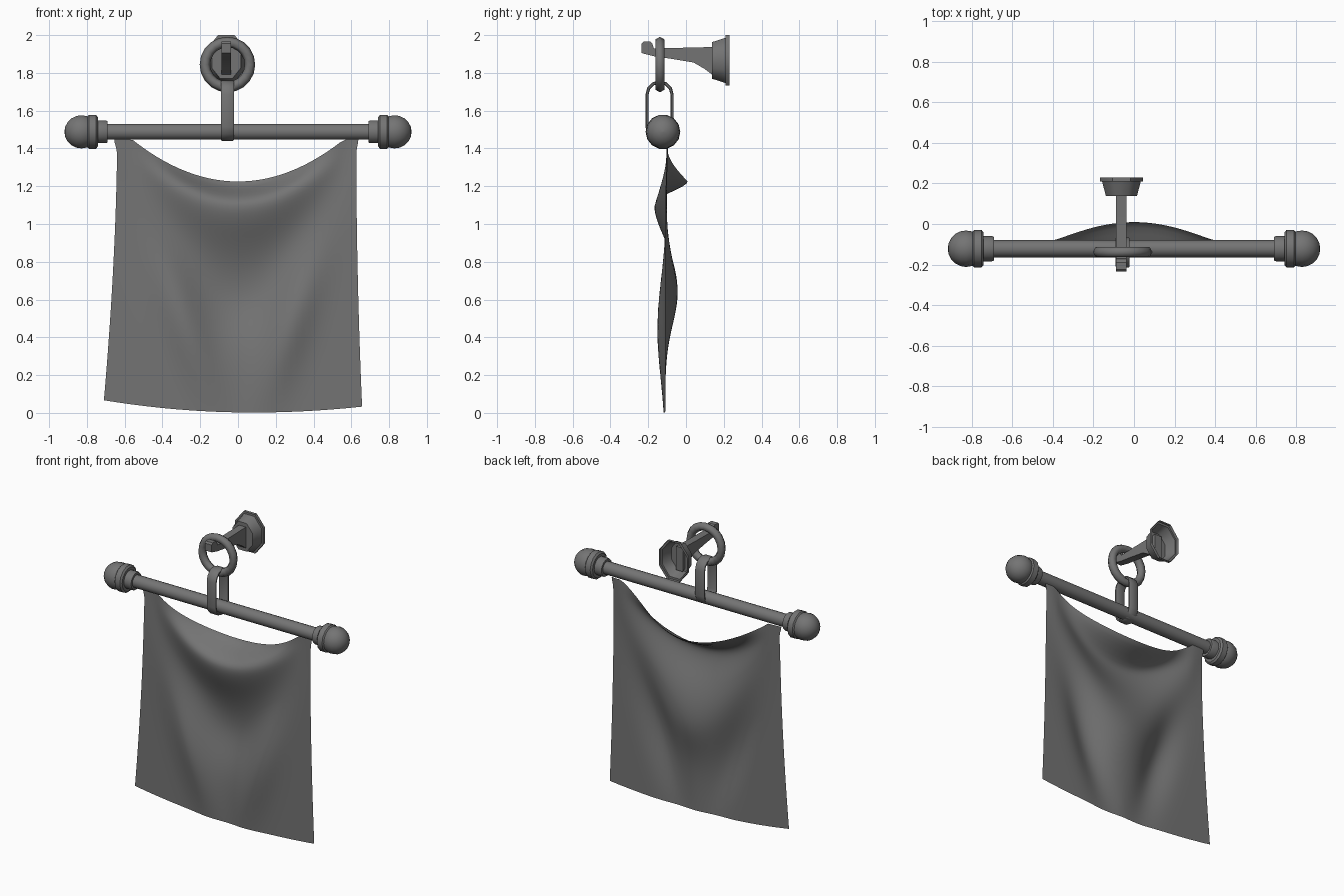
import bpy, math

cube = bpy.data.objects.get("Cube")
if cube:
    bpy.data.objects.remove(cube)

grey = bpy.data.materials.new("dark grey")
grey.use_nodes = True
colour = (0.175, 0.175, 0.175, 1)
grey.diffuse_color = colour
grey.node_tree.nodes["Principled BSDF"].inputs["Base Color"].default_value = colour


def loft(name, rings, wrap=True, loop=False, caps=(True, True), angle=35):
    """Skin a list of equally long point rings."""
    n, m = len(rings[0]), len(rings)
    verts = [p for ring in rings for p in ring]
    faces = []
    for i in range(m if loop else m - 1):
        a, b = i * n, (i + 1) % m * n
        for j in range(n if wrap else n - 1):
            k = (j + 1) % n
            faces.append((a + j, a + k, b + k, b + j))
    if wrap and not loop:
        if caps[0]:
            faces.append(tuple(reversed(range(n))))
        if caps[1]:
            faces.append(tuple(range((m - 1) * n, m * n)))
    mesh = bpy.data.meshes.new(name)
    mesh.from_pydata(verts, [], faces)
    mesh.materials.append(grey)
    obj = bpy.data.objects.new(name, mesh)
    bpy.context.collection.objects.link(obj)
    bpy.ops.object.select_all(action="DESELECT")
    obj.select_set(True)
    bpy.context.view_layer.objects.active = obj
    bpy.ops.object.mode_set(mode="EDIT")
    bpy.ops.mesh.select_all(action="SELECT")
    bpy.ops.mesh.normals_make_consistent(inside=False)
    bpy.ops.object.mode_set(mode="OBJECT")
    bpy.ops.object.shade_smooth_by_angle(angle=math.radians(angle))


def circle(n, r, turn=0.0):
    angles = [math.tau * (i + turn) / n for i in range(n)]
    return [(r * math.cos(a), r * math.sin(a)) for a in angles]


ROD_Y, ROD_Z, MID_X = -0.122, 1.488, -0.056


def turned_x(name, profile, side=1, n=14):
    loft(name, [[(side * x, ROD_Y + a, ROD_Z + b) for a, b in circle(n, r)]
                for x, r in profile])


# Rod with a collar, a bevelled disc and a ball at each end
turned_x("rod", [(-0.72, 0.043), (0.72, 0.043)])
ball = [(0.829 - 0.09 * math.cos(math.pi * i / 10), max(0.001, 0.09 * math.sin(math.pi * i / 10)))
        for i in range(11)]
for label, side in (("left", 1), ("right", -1)):
    turned_x(label + "_collar", [(0.69, 0.058), (0.70, 0.062), (0.75, 0.062)], side)
    turned_x(label + "_disc", [(0.742, 0.08), (0.752, 0.092), (0.79, 0.092), (0.80, 0.08)], side)
    turned_x(label + "_ball", ball, side)

# Ring hanging on the arm
bpy.ops.mesh.primitive_torus_add(location=(MID_X, -0.138, 1.844), rotation=(math.pi / 2, 0, 0),
                                 major_radius=0.119, minor_radius=0.028,
                                 major_segments=20, minor_segments=6)
ring = bpy.context.object
ring.name = "ring"
ring.data.materials.append(grey)
bpy.ops.object.shade_smooth_by_angle(angle=math.radians(65))

# Flat long link between ring and rod
path = []
for start, z in ((0, 1.685), (math.pi, 1.515)):
    for i in range(7):
        a = start + math.pi * i / 6
        path.append((math.cos(a), math.sin(a), z))
section = [(-0.035, 0.062), (-0.028, 0.058), (0.028, 0.058), (0.035, 0.062),
           (0.035, 0.07), (0.028, 0.075), (-0.028, 0.075), (-0.035, 0.07)]
loft("link", [[(MID_X + w, -0.14 + c * r, z + s * r) for w, r in section]
              for c, s, z in path], loop=True, angle=50)

# Arm: thin at the front, deeper towards the wall, with an upturned tip
stations = [(0.16, 1.775, 1.938), (0.14, 1.79, 1.937), (0.10, 1.82, 1.936), (0.04, 1.855, 1.934),
            (-0.08, 1.875, 1.932), (-0.17, 1.888, 1.93), (-0.178, 1.89, 1.955),
            (-0.19, 1.893, 1.966), (-0.225, 1.902, 1.966), (-0.235, 1.905, 1.955)]
loft("arm", [[(MID_X - 0.006 + s * 0.026, y, z) for s, z in ((-1, lo), (1, lo), (1, hi), (-1, hi))]
             for y, lo, hi in stations], angle=25)

# Flared eight-sided wall mount with flats at the top and sides, open at the back
flare = [(0.137, 0.083), (0.21, 0.103), (0.21, 0.115), (0.23, 0.115)]
loft("wall_mount", [[(MID_X - 0.006 + a, y, 1.866 + b * 1.26) for a, b in circle(8, r, 0.5)]
                    for y, r in flare], caps=(True, False), angle=50)


def bump(t):
    return math.exp(-t * t)


def cloth_point(u, v):
    """u runs -1..1 across, v runs 0..1 from top to bottom."""
    left_edge = -0.64 - 0.07 * v ** 1.7 - 0.015 * bump(v / 0.03)
    right_edge = 0.626 + 0.031 * v ** 2 + 0.011 * bump(v / 0.03)
    x = left_edge + (right_edge - left_edge) * (u + 1) / 2
    sag = max(0, 1 - (x / 0.56) ** 2)
    top = 1.447 - 0.222 * sag
    bottom = 0.002 + 0.052 * (x - 0.08) ** 2 * (2.0 if x < 0.08 else 1.8)
    z = top + (bottom - top) * v
    # Neckline leans back, swag fold comes forward below it and eases off downwards
    y = -0.108 + 0.125 * sag ** 1.5 * bump((top - z) / 0.07)
    fold = z - 1.11 - 1.1 * x * x
    y -= 0.066 * sag * bump(fold / (0.08 if fold > 0 else 0.2))
    # U-shaped hollow below the fold, between two converging ridges
    hollow = z - 0.64 - 2.2 * x * x
    y += 0.064 * bump(hollow / (0.27 if hollow > 0 else 0.24)) * bump(x / (0.13 + 0.22 * z))
    ridge = 0.14 + 0.3 * z
    y -= 0.045 * bump((abs(x) - ridge) / 0.11) * bump((z - 0.46) / 0.38)
    return (x, y, z)


# Hanging cloth as a single draped sheet
COLS, ROWS = 40, 56
loft("cloth", [[cloth_point(2 * i / COLS - 1, (j / ROWS) ** 1.15) for i in range(COLS + 1)]
               for j in range(ROWS + 1)], wrap=False, angle=80)
